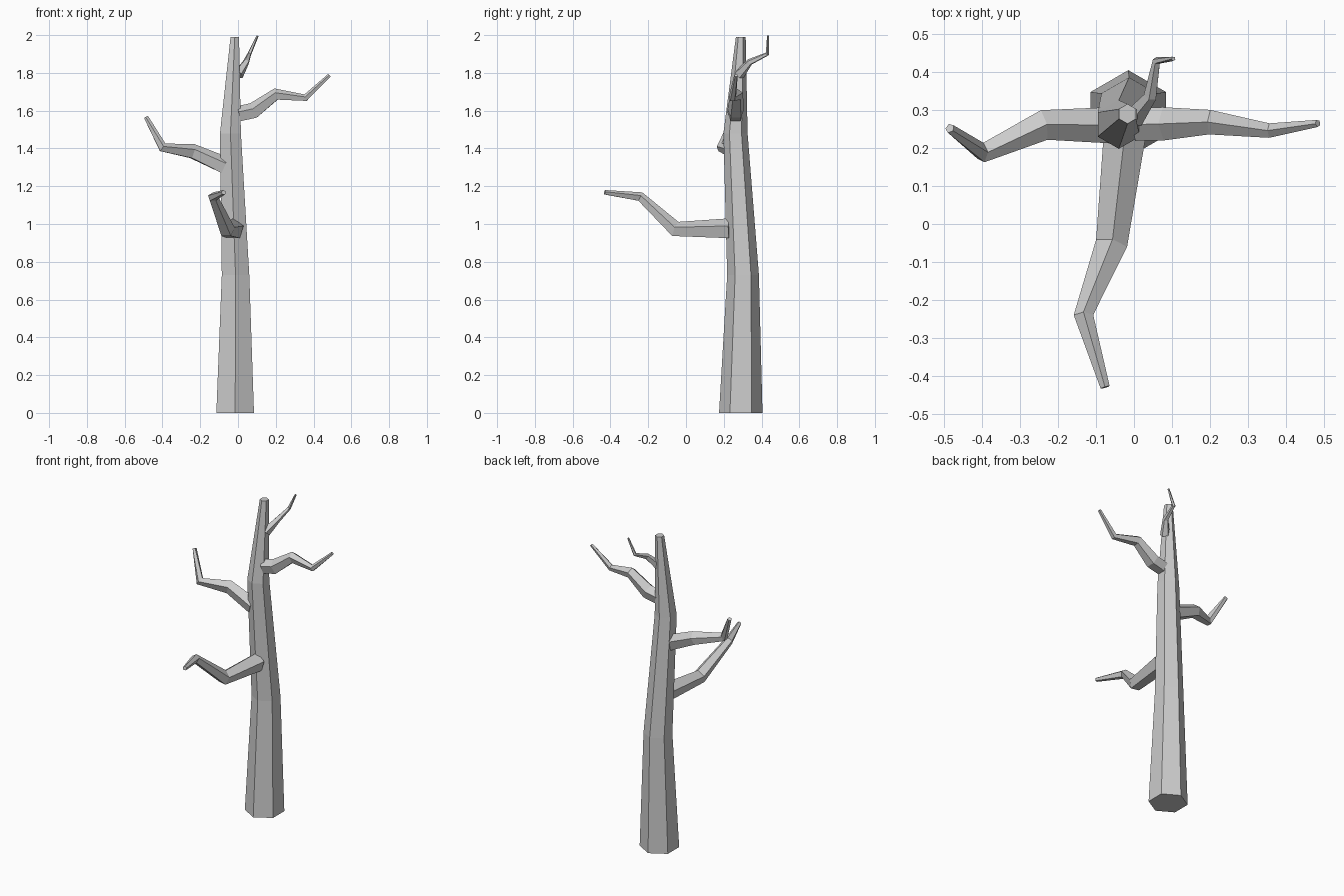
import bpy, bmesh, math
from mathutils import Vector

if "Cube" in bpy.data.objects:
    bpy.data.objects.remove(bpy.data.objects["Cube"])


def limb(name, points, sides, up, level=False):
    """Tapered faceted tube; points are (x, y, z, radius), level keeps rings horizontal."""
    pos = [Vector(p[:3]) for p in points]
    bm = bmesh.new()
    rings = []
    for i, c in enumerate(pos):
        t = Vector((0, 0, 0))
        if i > 0:
            t += (c - pos[i - 1]).normalized()
        if i < len(pos) - 1:
            t += (pos[i + 1] - c).normalized()
        t = Vector((0, 0, 1)) if level else t.normalized()
        u = (up - t * up.dot(t)).normalized()
        s = t.cross(u)
        ring = []
        for k in range(sides):
            a = 2 * math.pi * k / sides
            ring.append(bm.verts.new(c + points[i][3] * (u * math.cos(a) + s * math.sin(a))))
        rings.append(ring)
    for a, b in zip(rings, rings[1:]):
        for k in range(sides):
            n = (k + 1) % sides
            bm.faces.new((a[k], a[n], b[n], b[k]))
    bm.faces.new(rings[0][::-1])
    bm.faces.new(rings[-1])
    bmesh.ops.recalc_face_normals(bm, faces=bm.faces)
    mesh = bpy.data.meshes.new(name)
    bm.to_mesh(mesh)
    bm.free()
    bpy.context.collection.objects.link(bpy.data.objects.new(name, mesh))


Y, Z = Vector((0, 1, 0)), Vector((0, 0, 1))

# Hexagonal trunk with slight bends
limb("trunk", [(-.015, .29, 0, .115), (-.013, .302, .73, .084),
               (-.04, .262, 1.48, .064), (-.017, .29, 1.99, .026)], 6, Y, level=True)

# Five-sided branches
limb("front_branch", [(-.025, .23, .972, .058), (-.06, -.055, .97, .044),
                      (-.133, -.243, 1.143, .027), (-.076, -.43, 1.167, .013)], 5, Z)
limb("left_branch", [(-.07, .26, 1.307, .05), (-.24, .26, 1.382, .042),
                     (-.4, .188, 1.404, .027), (-.485, .252, 1.565, .013)], 5, Z)
limb("right_branch", [(.005, .262, 1.58, .045), (.083, .264, 1.597, .046),
                      (.202, .268, 1.685, .034), (.358, .246, 1.667, .02),
                      (.484, .265, 1.787, .01)], 5, Z)
limb("top_twig", [(0, .28, 1.79, .03), (.043, .337, 1.857, .018),
                  (.06, .43, 1.9, .011), (.104, .435, 1.996, .006)], 5, Z)
